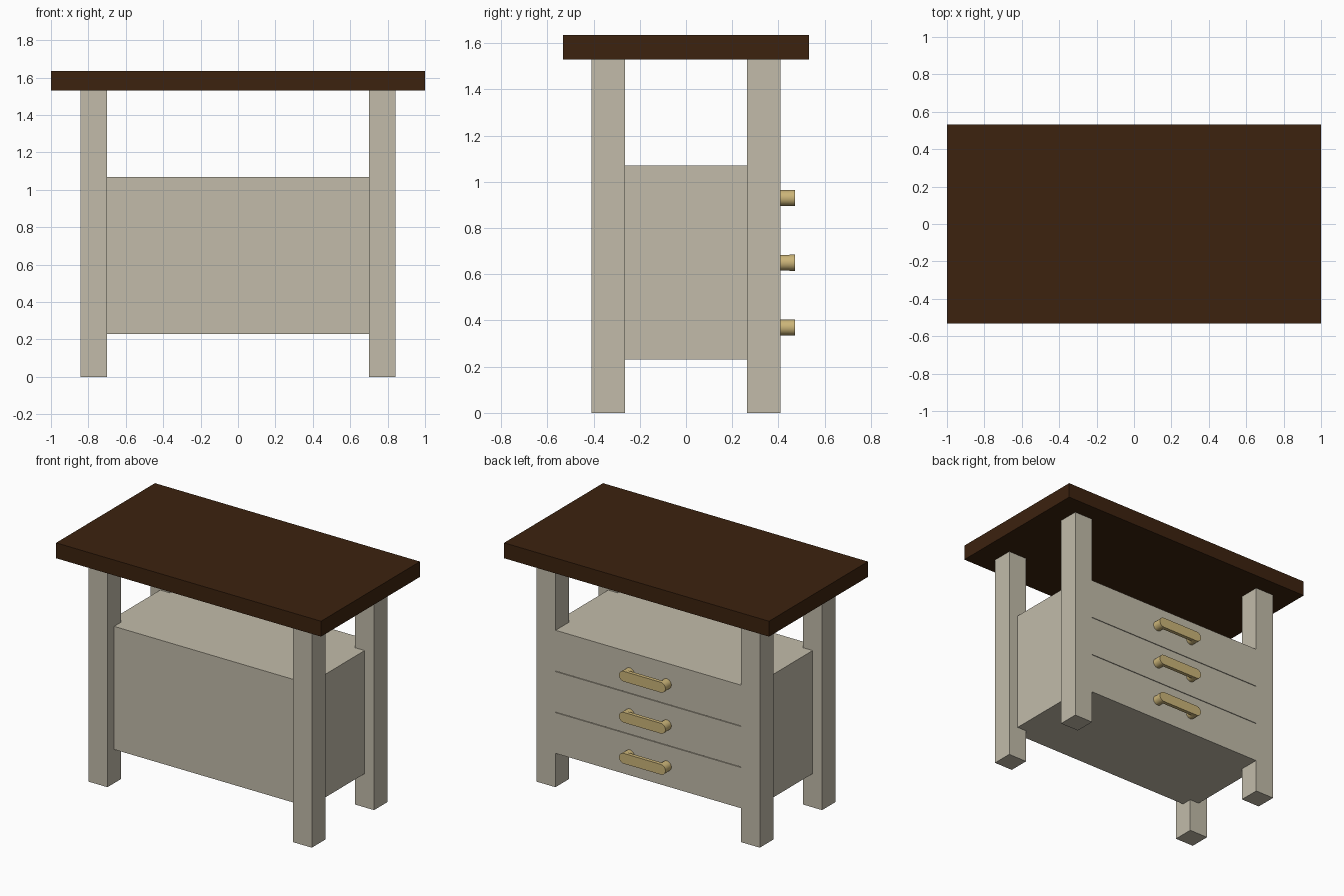
import bpy
import bmesh
from math import cos, sin, pi

cube = bpy.data.objects.get("Cube")
if cube:
    bpy.data.objects.remove(cube, do_unlink=True)


def make_material(name, rgb):
    mat = bpy.data.materials.new(name)
    mat.use_nodes = True
    colour = (*rgb, 1)
    mat.diffuse_color = colour
    mat.node_tree.nodes["Principled BSDF"].inputs["Base Color"].default_value = colour
    return mat


dark_wood = make_material("dark wood", (0.045, 0.016, 0.0045))
cream_paint = make_material("cream paint", (0.54, 0.50, 0.40))
brass = make_material("brass", (0.60, 0.46, 0.19))


def add_object(name, bm, mat):
    bmesh.ops.recalc_face_normals(bm, faces=bm.faces)
    mesh = bpy.data.meshes.new(name)
    bm.to_mesh(mesh)
    bm.free()
    mesh.materials.append(mat)
    obj = bpy.data.objects.new(name, mesh)
    bpy.context.collection.objects.link(obj)
    return obj


def box(name, low, high, mat):
    bm = bmesh.new()
    bmesh.ops.create_cube(bm, size=1)
    for v in bm.verts:
        v.co = [h if c > 0 else l for c, l, h in zip(v.co, low, high)]
    return add_object(name, bm, mat)


def extrude_y(bm, outline, y0, y1):
    """Extrude an (x, z) outline from y0 to y1."""
    face = bm.faces.new([bm.verts.new((x, y0, z)) for x, z in outline])
    grown = bmesh.ops.extrude_face_region(bm, geom=[face], use_keep_orig=True)
    moved = [g for g in grown["geom"] if isinstance(g, bmesh.types.BMVert)]
    bmesh.ops.translate(bm, verts=moved, vec=(0, y1 - y0, 0))


def stadium(half, radius, cx, cz, steps=16):
    """Rounded bar outline; half = 0 gives a circle."""
    points = []
    for side, start in ((1, -pi / 2), (-1, pi / 2)):
        count = steps + 1 if half else steps
        for i in range(count):
            a = start + pi * i / steps
            points.append((cx + side * half + radius * cos(a), cz + radius * sin(a)))
    return points


# Table top
top_z, leg_z = 1.635, 1.53
box("table_top", (-1, -0.533, leg_z), (1, 0.533, top_z), dark_wood)

# Four square legs
inner_x, outer_x = 0.70, 0.843
inner_y, outer_y = 0.263, 0.408
for side, sx in (("left", 1), ("right", -1)):
    for end, sy in (("front", -1), ("back", 1)):
        xs = sorted((sx * inner_x, sx * outer_x))
        ys = sorted((sy * inner_y, sy * outer_y))
        box(f"{end}_{side}_leg", (xs[0], ys[0], 0), (xs[1], ys[1], leg_z), cream_paint)

# Cabinet body set at the middle of the legs
body_low, body_high = 0.23, 1.07
body_x, body_y = 0.772, 0.336
box("cabinet_body", (-body_x, -body_y, body_low), (body_x, body_y, body_high), cream_paint)

# Three drawer fronts with rounded bar handles
pitch = (body_high - body_low) / 3
gap = 0.004
face_y, bar_y, end_y = 0.406, 0.447, 0.472
for i, level in enumerate(("lower", "middle", "upper")):
    low = body_low + i * pitch + (gap / 2 if i > 0 else 0)
    high = body_low + (i + 1) * pitch - (gap / 2 if i < 2 else 0)
    box(f"{level}_drawer_front", (-inner_x, body_y, low), (inner_x, face_y, high), cream_paint)

    bm = bmesh.new()
    z = body_low + (i + 0.5) * pitch
    extrude_y(bm, stadium(0.14, 0.035, 0, z), bar_y, end_y)
    for x in (-0.14, 0.14):
        extrude_y(bm, stadium(0, 0.034, x, z), face_y - 0.005, bar_y + 0.005)
    handle = add_object(f"{level}_drawer_handle", bm, brass)
    bpy.ops.object.select_all(action="DESELECT")
    handle.select_set(True)
    bpy.context.view_layer.objects.active = handle
    bpy.ops.object.shade_smooth_by_angle()
